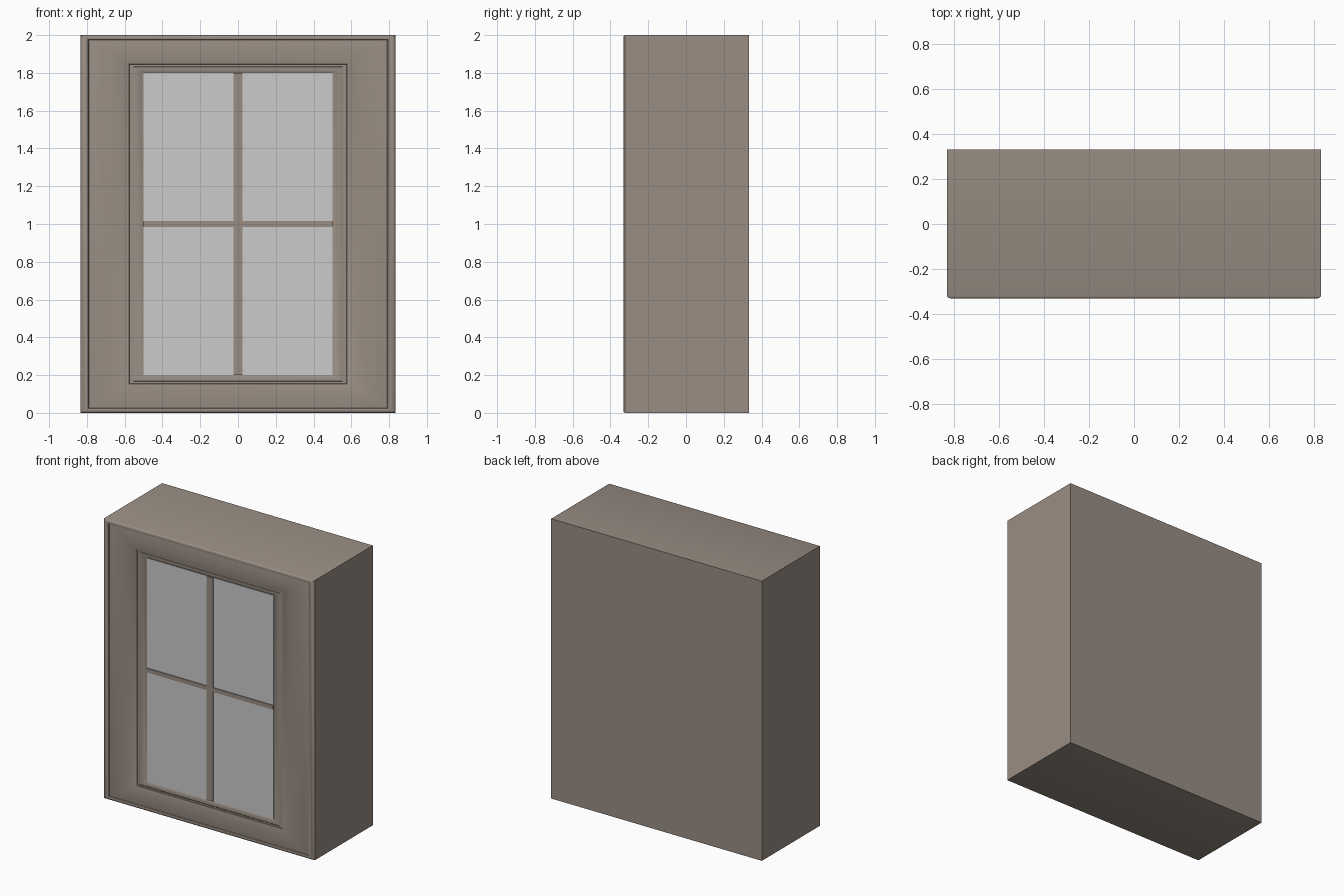
import bpy, bmesh

if "Cube" in bpy.data.objects:
    bpy.data.objects.remove(bpy.data.objects["Cube"])

HX, HZ, BACK = 0.833, 1.0, 0.333     # half width, half height, back plane
RAIL_X, RAIL_Z = 0.333, 0.2          # rail widths at the sides and at top/bottom

brown = bpy.data.materials.new("painted_wood")
brown.diffuse_color = (0.32, 0.27, 0.23, 1)
brown.use_nodes = True
brown.node_tree.nodes["Principled BSDF"].inputs["Base Color"].default_value = brown.diffuse_color


def finish(bm, name, mat=None):
    bmesh.ops.recalc_face_normals(bm, faces=bm.faces[:])
    mesh = bpy.data.meshes.new(name)
    bm.to_mesh(mesh)
    bm.free()
    ob = bpy.data.objects.new(name, mesh)
    bpy.context.collection.objects.link(ob)
    if mat:
        mesh.materials.append(mat)
    return ob


def box(name, size, centre, mat=None):
    bm = bmesh.new()
    bmesh.ops.create_cube(bm, size=1)
    for v in bm.verts:
        v.co = [v.co[i] * size[i] + centre[i] for i in range(3)]
    return finish(bm, name, mat)


# Moulding profile: (fraction across the rail, y)
profile = [(0, BACK), (0, -0.322), (0.015, -0.328), (0.045, -0.332),
           (0.09, -0.332), (0.12, -0.329), (0.13, -0.324),
           (0.22, -0.3275), (0.34, -0.3295), (0.46, -0.330),
           (0.58, -0.3285), (0.68, -0.325), (0.77, -0.320),
           (0.775, -0.316), (0.83, -0.316), (0.85, -0.319),
           (0.90, -0.318), (0.95, -0.315), (1.0, -0.308)]

# Casing: rectangular rings lofted along the profile, closed at the back
bm = bmesh.new()
rings = []
for t, y in profile:
    x, z = HX - t * RAIL_X, HZ - t * RAIL_Z
    rings.append([bm.verts.new((sx * x, y, 1 + sz * z))
                  for sx, sz in ((-1, -1), (1, -1), (1, 1), (-1, 1))])
for a, b in zip(rings, rings[1:]):
    for i in range(4):
        j = (i + 1) % 4
        bm.faces.new((a[i], a[j], b[j], b[i]))
bm.faces.new(rings[0])
bm.faces.new(rings[-1])
casing = finish(bm, "window_casing", brown)
bpy.context.view_layer.objects.active = casing
casing.select_set(True)
bpy.ops.object.shade_smooth_by_angle(angle=0.6)

# Glass panes between the bars
for i, sx in enumerate((-1, 1)):
    for j, sz in enumerate((-1, 1)):
        box(f"glass_pane_{i}{j}", (0.475, 0.004, 0.785),
            (sx * 0.2625, -0.310, 1 + sz * 0.4075))

# Glazing bars
box("vertical_bar", (0.05, 0.012, 1.6), (0, -0.313, 1), brown)
box("horizontal_bar", (1.0, 0.011, 0.03), (0, -0.3125, 1), brown)
